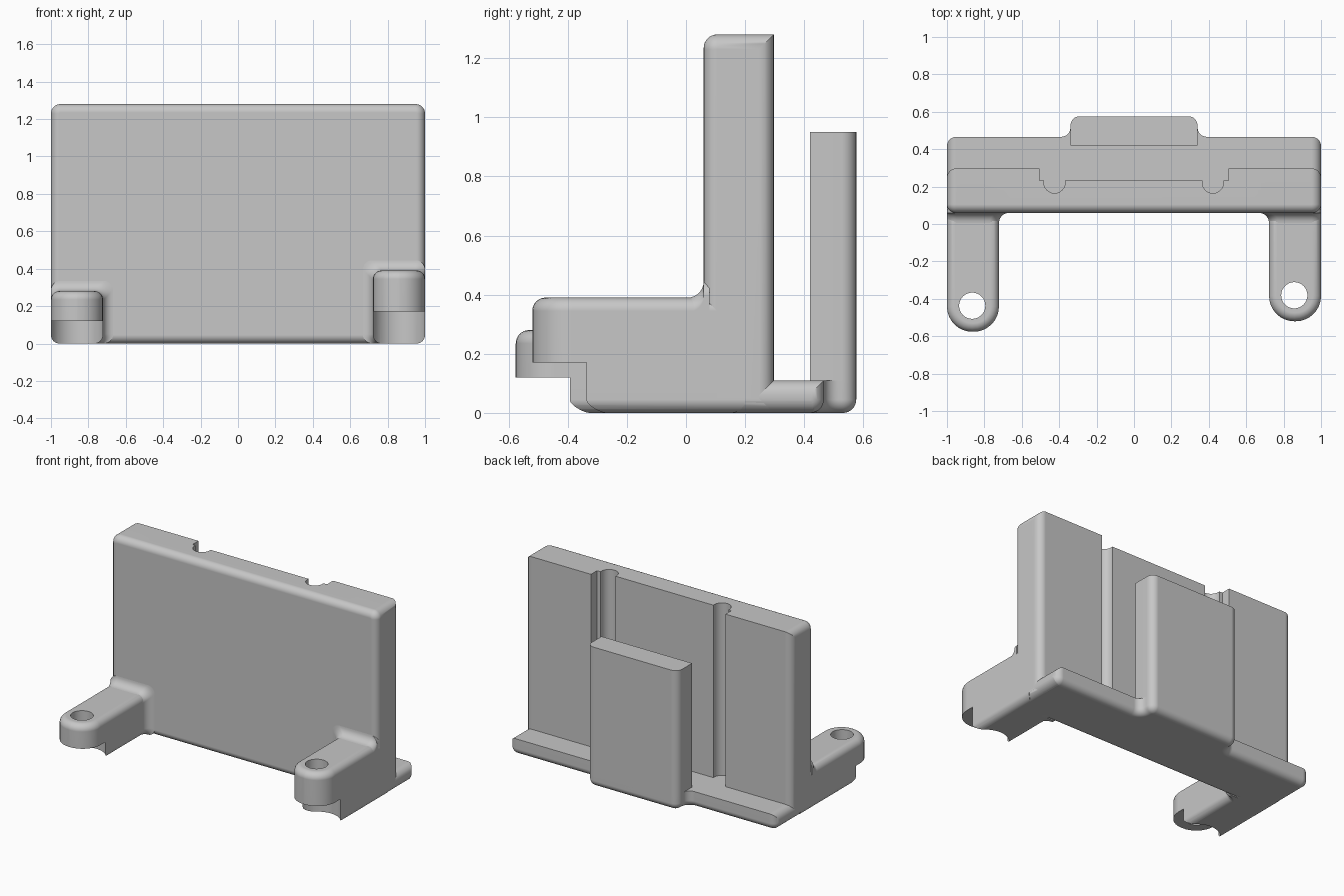
import bpy
import bmesh
from math import sin, cos, pi
from mathutils import Vector

old = bpy.data.objects.get("Cube")
if old:
    bpy.data.objects.remove(old, do_unlink=True)

GREY = (0.57, 0.57, 0.57, 1)
mat = bpy.data.materials.new("plain_grey")
mat.use_nodes = True
mat.diffuse_color = GREY
mat.node_tree.nodes["Principled BSDF"].inputs["Base Color"].default_value = GREY

R = 0.05       # corner radius
EDGE = 0.045   # edge rounding
STEPS = 8


def outline(corners):
    """Closed 2D loop from (u, v, radius) corners, filleted where radius > 0."""
    pts = []
    for i, (u, v, r) in enumerate(corners):
        p = Vector((u, v))
        if not r:
            pts.append(p)
            continue
        a = (Vector(corners[i - 1][:2]) - p).normalized()
        b = (Vector(corners[(i + 1) % len(corners)][:2]) - p).normalized()
        half = a.angle(b) / 2
        c = p + (a + b).normalized() * r / sin(half)
        s = p + a * r * cos(half) / sin(half) - c
        e = p + b * r * cos(half) / sin(half) - c
        phi = pi - 2 * half
        for k in range(STEPS + 1):
            t = k / STEPS
            pts.append(c + (s * sin((1 - t) * phi) + e * sin(t * phi)) / sin(phi))
    return pts


def rect(u0, u1, v0, v1, r=0):
    return outline([(u0, v0, r), (u1, v0, r), (u1, v1, r), (u0, v1, r)])


def inset(pts, d):
    """Move a counter-clockwise loop inwards by d."""
    out = []
    for i, p in enumerate(pts):
        e1 = (p - pts[i - 1]).normalized()
        e2 = (pts[(i + 1) % len(pts)] - p).normalized()
        n1, n2 = Vector((-e1.y, e1.x)), Vector((-e2.y, e2.x))
        out.append(p + (n1 + n2) * d / (1 + n1.dot(n2)))
    return out


def loft(name, rings, axis="z"):
    """Skin a list of (loop, level) rings and cap both ends, normals outwards."""
    bm = bmesh.new()
    loops = []
    for pts, w in rings:
        loops.append([bm.verts.new((p.x, p.y, w) if axis == "z" else (p.x, w, p.y))
                      for p in pts])
    n = len(loops[0])
    for lo, hi in zip(loops, loops[1:]):
        for i in range(n):
            j = (i + 1) % n
            bm.faces.new((lo[i], lo[j], hi[j], hi[i]))
    bm.faces.new(loops[0][::-1])
    bm.faces.new(loops[-1])
    if axis == "y":
        bmesh.ops.reverse_faces(bm, faces=bm.faces[:])
    bm.normal_update()
    mesh = bpy.data.meshes.new(name)
    bm.to_mesh(mesh)
    bm.free()
    mesh.materials.append(mat)
    obj = bpy.data.objects.new(name, mesh)
    bpy.context.collection.objects.link(obj)
    return obj


def prism(name, pts, lo, hi, r_lo=0, r_hi=0, axis="z"):
    """Extrude a loop, with optional rounded edges at either end."""
    angles = [k * pi / 2 / STEPS for k in range(STEPS + 1)]
    rings = [(inset(pts, r_lo * (1 - sin(a))), lo + r_lo * (1 - cos(a)))
             for a in angles] if r_lo else [(pts, lo)]
    rings += [(inset(pts, r_hi * (1 - sin(a))), hi - r_hi * (1 - cos(a)))
              for a in reversed(angles)] if r_hi else [(pts, hi)]
    return loft(name, rings, axis)


def cylinder(name, x, y, r, lo, hi):
    pts = [Vector((x + r * cos(k * pi / 24), y + r * sin(k * pi / 24))) for k in range(48)]
    return prism(name, pts, lo, hi)


def cut(obj, cutter, operation="DIFFERENCE"):
    bpy.context.view_layer.objects.active = obj
    mod = obj.modifiers.new("cut", "BOOLEAN")
    mod.operation, mod.solver, mod.object = operation, "EXACT", cutter
    bpy.ops.object.modifier_apply(modifier=mod.name)
    bpy.data.objects.remove(cutter, do_unlink=True)


# Upright wall, rounded in front and on the sides, with a grooved recess behind
wall = prism("back_wall", rect(-1, 1, 0, 1.28, R), 0.06, 0.297, r_lo=EDGE, axis="y")
cut(wall, prism("wall_plan", outline([(-1.1, -0.5, 0), (1.1, -0.5, 0), (1.1, 0, 0), (1, 0, 0),
                                      (1, 0.297, R), (-1, 0.297, R), (-1, 0, 0), (-1.1, 0, 0)]),
                -0.2, 1.5), "INTERSECT")
cut(wall, prism("recess", rect(-0.505, 0.505, 0.233, 0.5), 0.11, 1.5))
for x in (-0.425, 0.422):
    cut(wall, cylinder("groove", x, 0.222, 0.057, 0.11, 1.5))

# Floor ledge with a bump under the rear clip
ledge = prism("floor_ledge", outline([
    (-1, 0.06, R), (1, 0.06, R), (1, 0.466, R), (0.34, 0.466, R),
    (0.34, 0.576, R), (-0.34, 0.576, R), (-0.34, 0.466, R), (-1, 0.466, R)]),
    0, 0.11, r_lo=EDGE)
cut(ledge, prism("ledge_profile", rect(-1, 1, 0, 0.11, R), -0.5, 1, axis="y"), "INTERSECT")

# Rear clip plate
clip = prism("rear_clip", outline([(-0.34, 0.42, 0), (0.34, 0.42, 0),
                                   (0.34, 0.576, R), (-0.34, 0.576, R)]), 0.06, 0.95)
parts = [wall, ledge, clip]

# Mounting arms with screw holes, undercut seats and a flared root at the wall
WIDTH = 0.278
END = WIDTH / 2 - 0.004
COVE = 0.055
for side, sign, front, top, seat in (("left", 1, -0.52, 0.39, 0.17),
                                     ("right", -1, -0.576, 0.28, 0.12)):
    x0, x1 = sorted((sign, sign * (1 - WIDTH)))
    mid, centre = (x0 + x1) / 2, front + WIDTH / 2
    arm = prism(side + "_arm", outline([(x0, front, END), (x1, front, END),
                                        (x1, 0.2, 0), (x0, 0.2, 0)]),
                0, top, EDGE, EDGE)
    cut(arm, cylinder("seat", mid, centre, 0.146, -0.1, seat))
    cut(arm, cylinder("hole", mid - 0.004, centre, 0.07, -0.1, 1))
    rings = []
    for k in range(STEPS + 1):
        a = k * pi / 2 / STEPS
        d = COVE * (1 - cos(a))
        u0, u1 = sorted((sign, sign * (1 - WIDTH - d)))
        rings.append((rect(u0, u1, 0, top + d, R), 0.06 - COVE + COVE * sin(a)))
    rings.append((rings[-1][0], 0.08))
    parts += [arm, loft(side + "_arm_root", rings, "y")]

# Smooth roundings with crisp edges and evenly shaded flat faces
bpy.ops.object.select_all(action="DESELECT")
for obj in parts:
    obj.select_set(True)
bpy.context.view_layer.objects.active = wall
bpy.ops.object.shade_smooth_by_angle(angle=pi / 6)
for obj in parts:
    obj.modifiers.new("flat_faces", "WEIGHTED_NORMAL").keep_sharp = True
